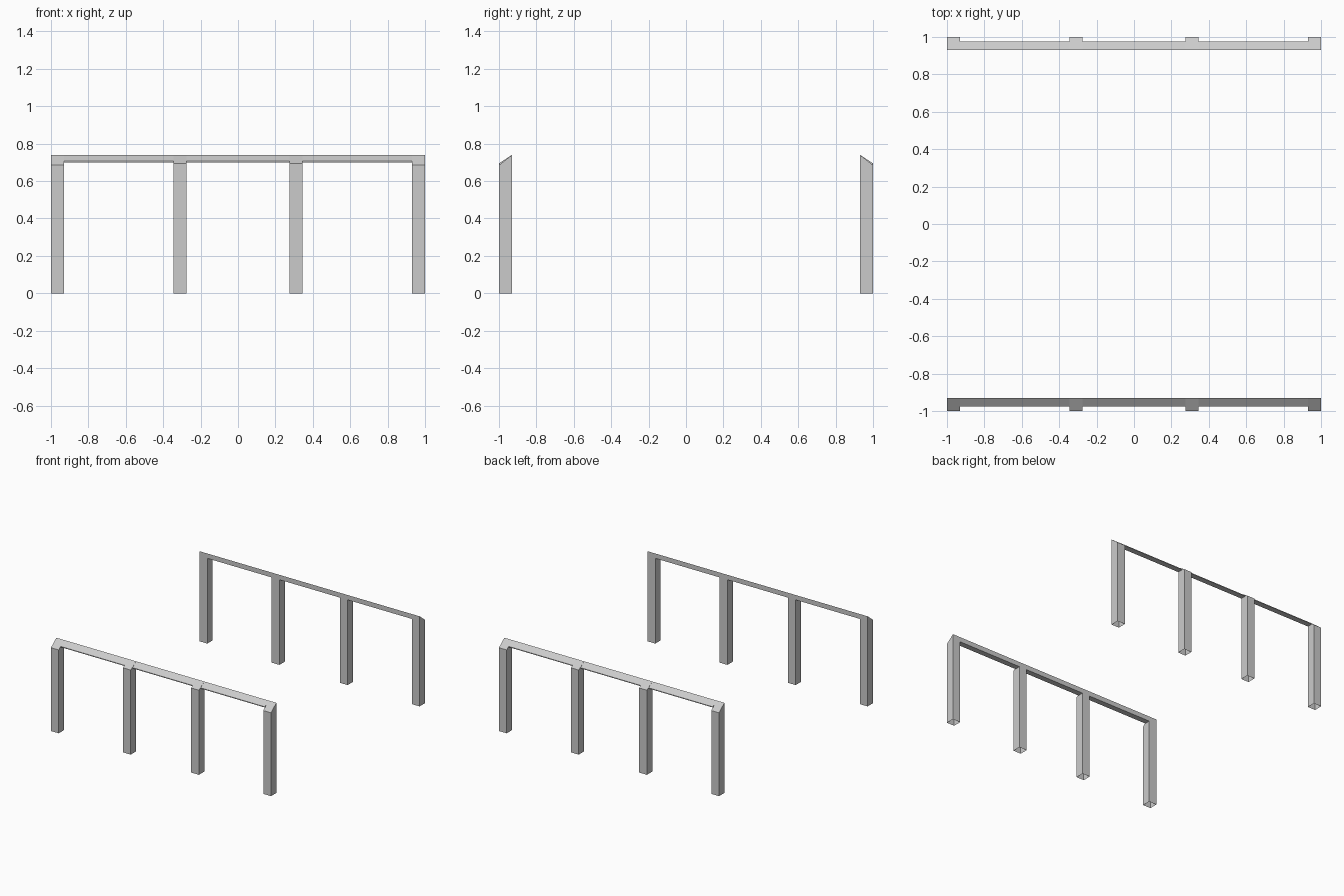
import bpy, bmesh

cube = bpy.data.objects.get("Cube")
if cube:
    bpy.data.objects.remove(cube, do_unlink=True)

GREY = (0.6, 0.6, 0.6, 1)
mat = bpy.data.materials.new("light grey")
mat.use_nodes = True
mat.diffuse_color = GREY
mat.node_tree.nodes["Principled BSDF"].inputs["Base Color"].default_value = GREY

WIDTH = 0.07      # post thickness
TOP = 0.74        # height of the inner ridge
INNER = 0.93      # distance of the inner faces from the centre


def extrude_profile(name, profile, x0, x1, side, skip):
    """Sweep a closed (distance, height) outline along x; skip chosen faces."""
    bm = bmesh.new()
    ends = [[bm.verts.new((x, side * d, z)) for d, z in profile] for x in (x0, x1)]
    n = len(profile)
    for i in range(n):
        j = (i + 1) % n
        if i not in skip:
            bm.faces.new((ends[0][i], ends[0][j], ends[1][j], ends[1][i]))
    if "ends" not in skip:
        for ring in ends:
            bm.faces.new(ring)
    bmesh.ops.recalc_face_normals(bm, faces=bm.faces)
    # Open pieces: keep the ridge slope facing upwards
    slope = max(bm.faces, key=lambda f: abs(f.normal.z) * (f.calc_center_median().z > TOP - WIDTH))
    if slope.calc_center_median().z > 0.715 and slope.normal.z < 0:
        bmesh.ops.reverse_faces(bm, faces=bm.faces)
    mesh = bpy.data.meshes.new(name)
    bm.to_mesh(mesh)
    bm.free()
    mesh.materials.append(mat)
    obj = bpy.data.objects.new(name, mesh)
    bpy.context.collection.objects.link(obj)


def post(name, x, low, side):
    # Open-bottomed square post with a top sloping down to the outside
    profile = [(INNER, 0), (1, 0), (1, low), (INNER, TOP)]
    extrude_profile(name, profile, x - WIDTH / 2, x + WIDTH / 2, side, {0})


def rail(name, x0, x1, side):
    # Wedge-shaped rail: flat underside, thin outer lip, sloping top
    profile = [(INNER, 0.7), (0.977, 0.7), (0.977, 0.706), (INNER, TOP)]
    extrude_profile(name, profile, x0, x1, side, {"ends"})


post_x = [-0.965, -0.31, 0.31, 0.965]
for row, side in (("front", -1), ("back", 1)):
    for i, x in enumerate(post_x):
        kind = "end" if i in (0, 3) else "middle"
        hand = "right" if x < 0 else "left"
        post(f"{row}_{hand}_{kind}_post", x, 0.685 if kind == "end" else 0.695, side)
    for part, a, b in zip(("right", "middle", "left"), post_x, post_x[1:]):
        rail(f"{row}_{part}_rail", a + WIDTH / 2, b - WIDTH / 2, side)
